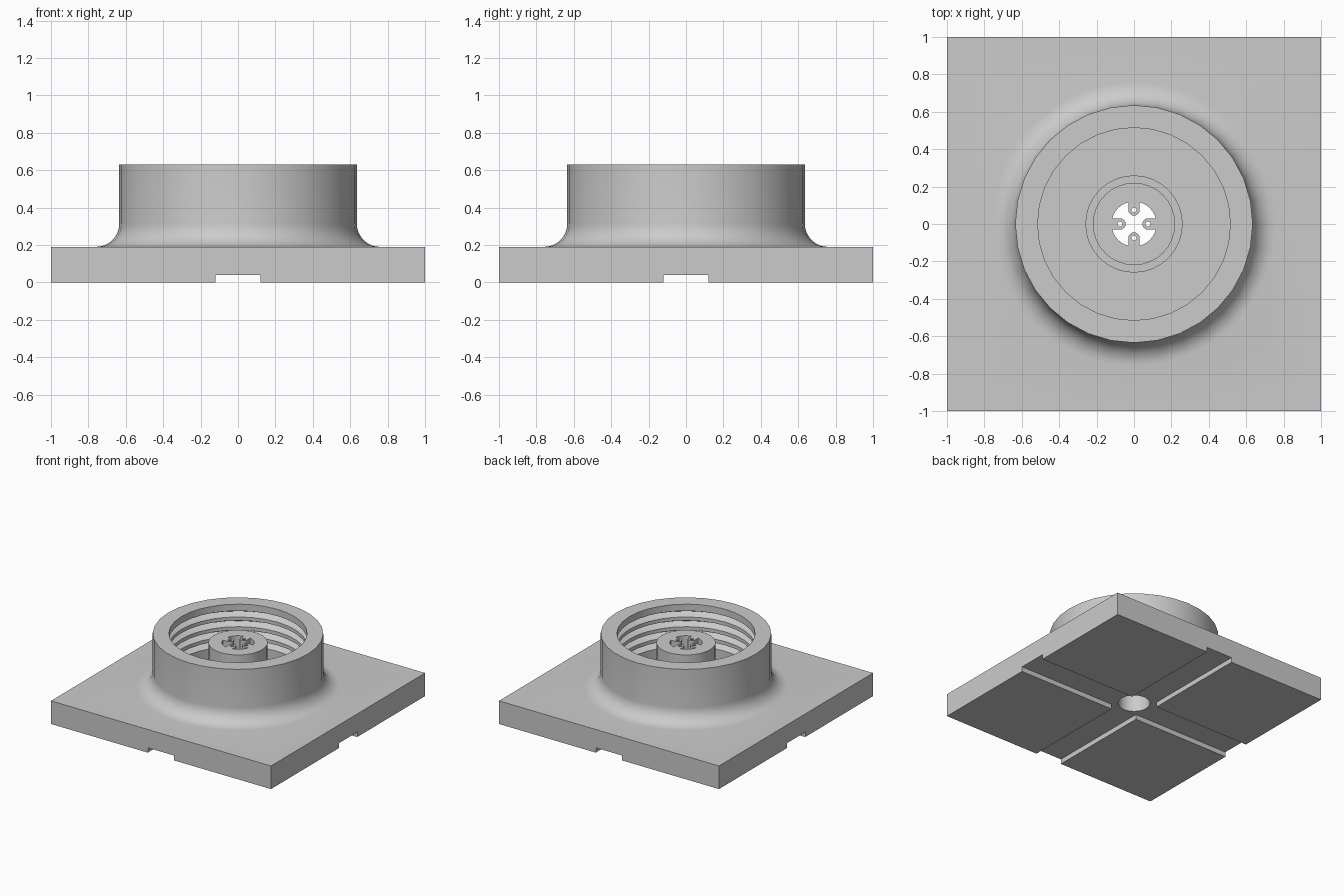
import bpy, bmesh
from math import sin, cos, pi, radians
from mathutils import Matrix

if "Cube" in bpy.data.objects:
    bpy.data.objects.remove(bpy.data.objects["Cube"])

SEGMENTS = 32
HOLE_R, POST_R, FOOT_R = 0.12, 0.22, 0.26
INNER_R, OUTER_R, FILLET = 0.515, 0.635, 0.125
PLATE_TOP, FOOT_TOP, POST_TOP, RIM_TOP = 0.19, 0.23, 0.555, 0.63

grey = bpy.data.materials.new("light grey")
grey.use_nodes = True
grey.diffuse_color = (0.6, 0.6, 0.6, 1)
grey.node_tree.nodes["Principled BSDF"].inputs["Base Color"].default_value = (0.6, 0.6, 0.6, 1)


def circle(r, z, n=SEGMENTS):
    return [(r * cos(2 * pi * i / n), r * sin(2 * pi * i / n), z) for i in range(n)]


def square(half, z):
    # Project a circle outward onto the sides of a square
    return [(x / max(abs(x), abs(y)) * half, y / max(abs(x), abs(y)) * half, z)
            for x, y, z in circle(1, z)]


def closed_loft(name, rings):
    # Skin the rings one after another and close back to the first
    bm = bmesh.new()
    loops = [[bm.verts.new(p) for p in ring] for ring in rings]
    n = len(loops[0])
    for k, loop in enumerate(loops):
        following = loops[(k + 1) % len(loops)]
        for i in range(n):
            j = (i + 1) % n
            bm.faces.new((loop[i], loop[j], following[j], following[i]))
    bmesh.ops.recalc_face_normals(bm, faces=bm.faces)
    mesh = bpy.data.meshes.new(name)
    bm.to_mesh(mesh)
    bm.free()
    obj = bpy.data.objects.new(name, mesh)
    bpy.context.collection.objects.link(obj)
    mesh.materials.append(grey)
    return obj


def select_only(obj):
    bpy.ops.object.select_all(action='DESELECT')
    obj.select_set(True)
    bpy.context.view_layer.objects.active = obj


# Square plate flowing through a fillet into the round wall
rings = [circle(HOLE_R, 0), square(1, 0), square(1, PLATE_TOP)]
for step in range(9):
    a = radians(270 - 90 * step / 8)
    rings.append(circle(OUTER_R + FILLET + FILLET * cos(a), PLATE_TOP + FILLET + FILLET * sin(a)))
rings += [circle(OUTER_R, RIM_TOP), circle(INNER_R, RIM_TOP)]

# Thread grooves inside the wall
for k in range(4):
    z = 0.55 - 0.08 * k
    rings += [circle(INNER_R, z + 0.025), circle(INNER_R + 0.05, z), circle(INNER_R, z - 0.025)]

# Floor, stepped foot and hollow centre post
rings += [circle(INNER_R, PLATE_TOP), circle(FOOT_R, PLATE_TOP), circle(FOOT_R, FOOT_TOP),
          circle(POST_R, FOOT_TOP), circle(POST_R, POST_TOP), circle(HOLE_R, POST_TOP)]
body = closed_loft("threaded_socket_base", rings)

# Crossed channels in the underside
for size in ((2.2, 0.24, 0.08), (0.24, 2.2, 0.08)):
    bpy.ops.mesh.primitive_cube_add(size=1)
    cutter = bpy.context.object
    cutter.name = "channel_cutter"
    cutter.scale = size
    cutter.hide_render = True
    cut = body.modifiers.new("channel", 'BOOLEAN')
    cut.operation = 'DIFFERENCE'
    cut.solver = 'EXACT'
    cut.object = cutter
    select_only(body)
    bpy.ops.object.modifier_apply(modifier=cut.name)
    bpy.data.objects.remove(cutter)

select_only(body)
bpy.ops.object.shade_smooth_by_angle(angle=radians(30))


# Four drilled lugs projecting into the hole
def lug_outline(z, width=0.03, length=0.045):
    points = []
    for x, y, _ in circle(1, z):
        s = width if x <= 0 else min(length / x, width / max(abs(y), 0.001))
        points.append((0.075 + x * s, y * s, z))
    return points


def lug_bore(z):
    return [(x + 0.075, y, z) for x, y, z in circle(0.013, z)]


low = POST_TOP - 0.15
for name, turn in (("left_lug", 0), ("back_lug", 90), ("right_lug", 180), ("front_lug", 270)):
    lug = closed_loft(name, [lug_outline(low), lug_outline(POST_TOP), lug_bore(POST_TOP), lug_bore(low)])
    lug.data.transform(Matrix.Rotation(radians(turn), 4, 'Z'))
    select_only(lug)
    bpy.ops.object.shade_smooth_by_angle(angle=radians(30))
